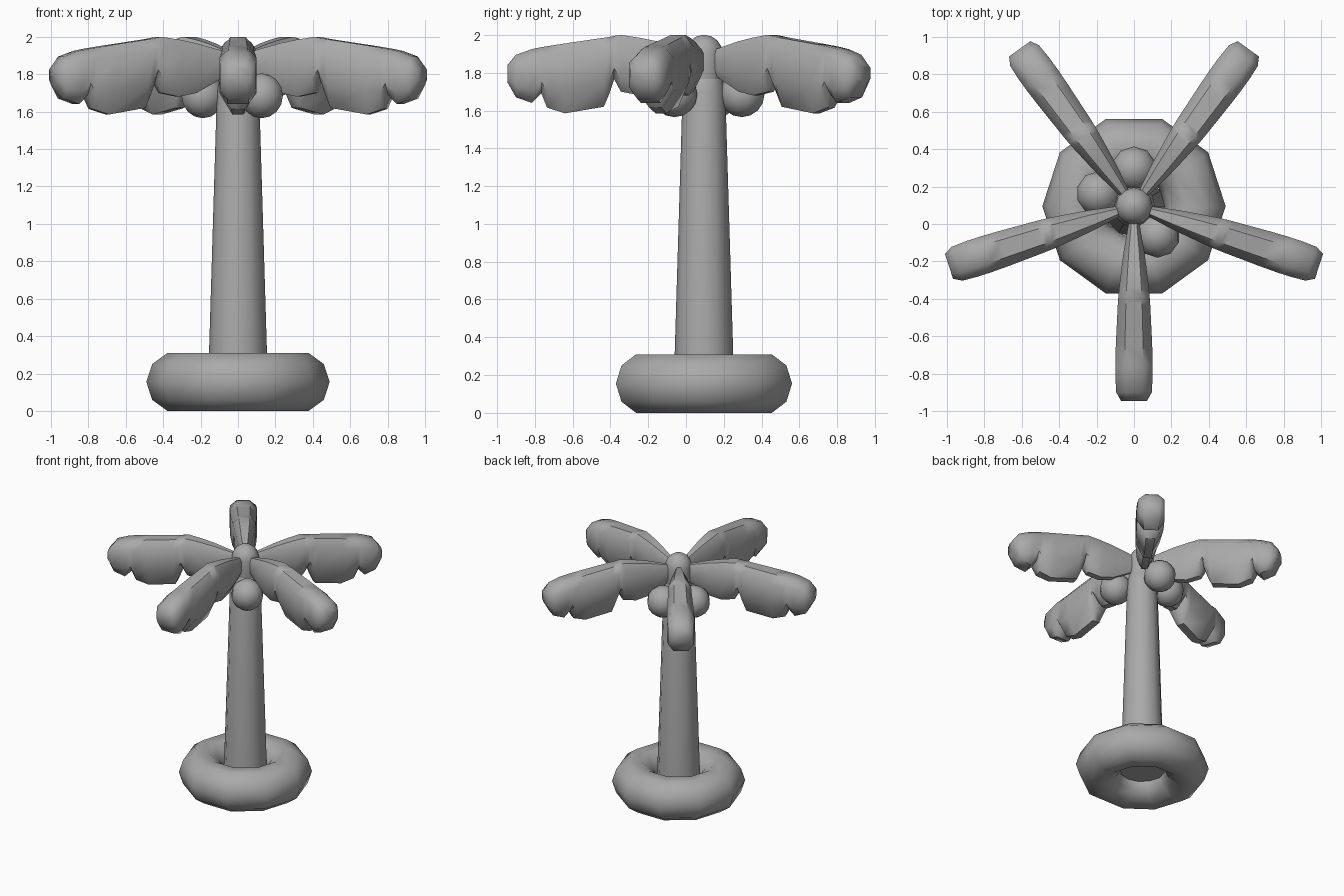
import bpy, bmesh, math
from mathutils import Matrix, Vector

if "Cube" in bpy.data.objects:
    bpy.data.objects.remove(bpy.data.objects["Cube"])

AXIS = Vector((0, 0.095, 0))  # trunk axis

grey = bpy.data.materials.new("plain grey")
grey.use_nodes = True
grey.diffuse_color = (0.4, 0.4, 0.4, 1)
grey.node_tree.nodes["Principled BSDF"].inputs["Base Color"].default_value = (0.4, 0.4, 0.4, 1)


def finish(name, bm, location=AXIS, turn=0, sharp=60):
    bmesh.ops.recalc_face_normals(bm, faces=bm.faces)
    mesh = bpy.data.meshes.new(name)
    bm.to_mesh(mesh)
    bm.free()
    mesh.materials.append(grey)
    obj = bpy.data.objects.new(name, mesh)
    bpy.context.collection.objects.link(obj)
    obj.location = location
    obj.rotation_euler.z = turn
    bpy.ops.object.select_all(action="DESELECT")
    obj.select_set(True)
    bpy.context.view_layer.objects.active = obj
    bpy.ops.object.shade_smooth_by_angle(angle=math.radians(sharp))
    return obj


def loft(sections, loop=False):
    """Skin a row of closed rings, capping the ends unless the row loops."""
    bm = bmesh.new()
    rings = [[bm.verts.new(p) for p in s] for s in sections]
    n = len(rings[0])
    pairs = list(zip(rings, rings[1:]))
    if loop:
        pairs.append((rings[-1], rings[0]))
    else:
        bm.faces.new(rings[0])
        bm.faces.new(rings[-1])
    for a, b in pairs:
        for i in range(n):
            j = (i + 1) % n
            bm.faces.new((a[i], a[j], b[j], b[i]))
    return bm


def circle(r, z, n):
    return [(r * math.cos(i * math.tau / n), r * math.sin(i * math.tau / n), z)
            for i in range(n)]


# Ring-shaped base
tube, major, sides = 0.163, 0.327, 10
base_rings = []
for i in range(sides):
    a = i * math.tau / sides
    base_rings.append(circle(major + tube * math.cos(a), 0.155 + tube * math.sin(a), sides))
finish("ring_base", loft(base_rings, loop=True))

# Tapered trunk with a rounded shoulder
trunk = [(0.165, 0.12), (0.155, 0.31), (0.113, 1.7), (0.1, 1.76), (0.085, 1.79)]
finish("trunk", loft([circle(r, z, 12) for r, z in trunk]))

# Rounded crown the fronds grow from
crown = [(0.09, 1.72), (0.1, 1.8)]
crown += [(0.1 * math.cos(a), 1.9 + 0.1 * math.sin(a))
          for a in (math.radians(d) for d in (0, 22, 45, 67, 86))]
finish("crown", loft([circle(r, z, 12) for r, z in crown]))

# Fronds: distance, top, bottom, half width, half width of the lower edge
stations = [
    (0.07, 1.92, 1.79, 0.025, 0.01),
    (0.24, 1.965, 1.7, 0.055, 0.02),
    (0.34, 1.985, 1.68, 0.068, 0.025),
    (0.44, 2.0, 1.7, 0.08, 0.025),
    (0.475, 1.995, 1.765, 0.083, 0.035),
    (0.5, 1.99, 1.69, 0.085, 0.03),
    (0.53, 1.985, 1.62, 0.087, 0.03),
    (0.735, 1.955, 1.585, 0.097, 0.03),
    (0.83, 1.94, 1.615, 0.1, 0.035),
    (0.86, 1.935, 1.69, 0.1, 0.05),
    (0.91, 1.925, 1.64, 0.1, 0.055),
    (0.995, 1.895, 1.67, 0.095, 0.055),
    (1.04, 1.84, 1.75, 0.07, 0.045),
]


def frond_section(d, top, bottom, w, edge):
    low = max(top - 0.24, bottom + 0.25 * (top - bottom))
    shoulder = top - 0.25 * (top - low)
    half = [(0.5 * w, top), (w, shoulder), (w, low), (edge, bottom)]
    left = [(d, y, z) for y, z in half]
    right = [(d, -y, z) for y, z in reversed(half)]
    return left + right


for i in range(5):
    bm = loft([frond_section(*s) for s in stations])
    finish("frond_%d" % (i + 1), bm, turn=math.radians(-90 + 72 * i), sharp=50)

# Coconuts hanging under the fronds
for i, degrees in enumerate((90, 160, -51)):
    bm = bmesh.new()
    bmesh.ops.create_uvsphere(bm, u_segments=10, v_segments=8, radius=0.12)
    a = math.radians(degrees)
    spot = AXIS + Vector((0.2 * math.cos(a), 0.2 * math.sin(a), 1.685))
    finish("coconut_%d" % (i + 1), bm, location=spot)
